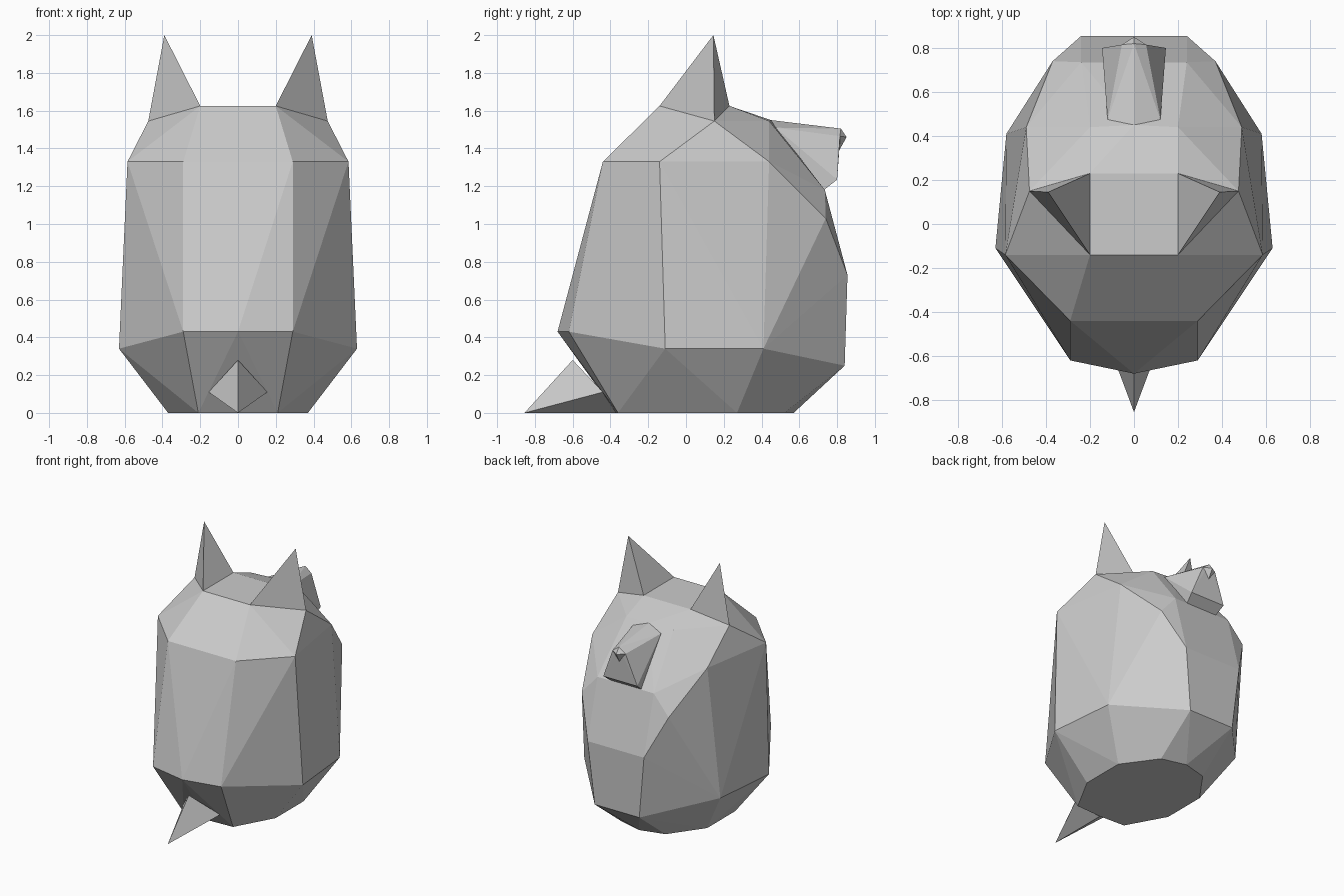
import bpy, bmesh

if "Cube" in bpy.data.objects:
    bpy.data.objects.remove(bpy.data.objects["Cube"])


def hull(name, points, mirrored=True):
    """Faceted solid wrapped around points; points off the centre line are mirrored in x."""
    bm = bmesh.new()
    for x, y, z in points:
        bm.verts.new((x, y, z))
        if mirrored and x:
            bm.verts.new((-x, y, z))
    res = bmesh.ops.convex_hull(bm, input=bm.verts[:])
    loose = [v for v in bm.verts if not v.link_faces]
    bmesh.ops.delete(bm, geom=loose, context='VERTS')
    bmesh.ops.recalc_face_normals(bm, faces=bm.faces[:])
    me = bpy.data.meshes.new(name)
    bm.to_mesh(me)
    bm.free()
    ob = bpy.data.objects.new(name, me)
    bpy.context.collection.objects.link(ob)
    return ob


# Body: half rings from the base up
base = [(0, -.37, 0), (.21, -.36, 0), (.37, -.07, 0), (.37, .27, 0), (.19, .52, 0), (0, .57, 0)]
belly = [(0, -.68, .43), (.29, -.62, .43), (.63, -.11, .34), (.58, .41, .34), (.19, .84, .25)]
back = [(.24, .855, .73), (.37, .74, 1.03), (.24, .735, 1.18)]
shoulder = [(.29, -.44, 1.33), (.585, -.14, 1.33), (.49, .44, 1.33)]
crown = [(.2, -.14, 1.625), (.2, .23, 1.625), (.475, .15, 1.545), (.2, .44, 1.545), (0, .45, 1.55)]
hull("body", base + belly + back + shoulder + crown)

# Ears: three-sided spikes on the crown corners
for side, s in (("right", 1), ("left", -1)):
    hull(side + "_ear", [(s * .2, -.14, 1.625), (s * .2, .23, 1.625),
                         (s * .475, .15, 1.545), (s * .39, .145, 2.0)], mirrored=False)

# Tail: four-sided spike resting on the ground
hull("tail", [(0, -.855, 0), (0, -.6, .28), (.155, -.44, .11), (0, -.36, 0)])

# Snout wedge and nose
hull("snout", [(0, .45, 1.55), (.12, .475, 1.51), (.055, .815, 1.465), (0, .82, 1.505),
               (.145, .8, 1.235), (.13, .73, 1.18)])
hull("nose", [(.055, .815, 1.465), (0, .82, 1.505), (0, .85, 1.46), (0, .8, 1.37)])
